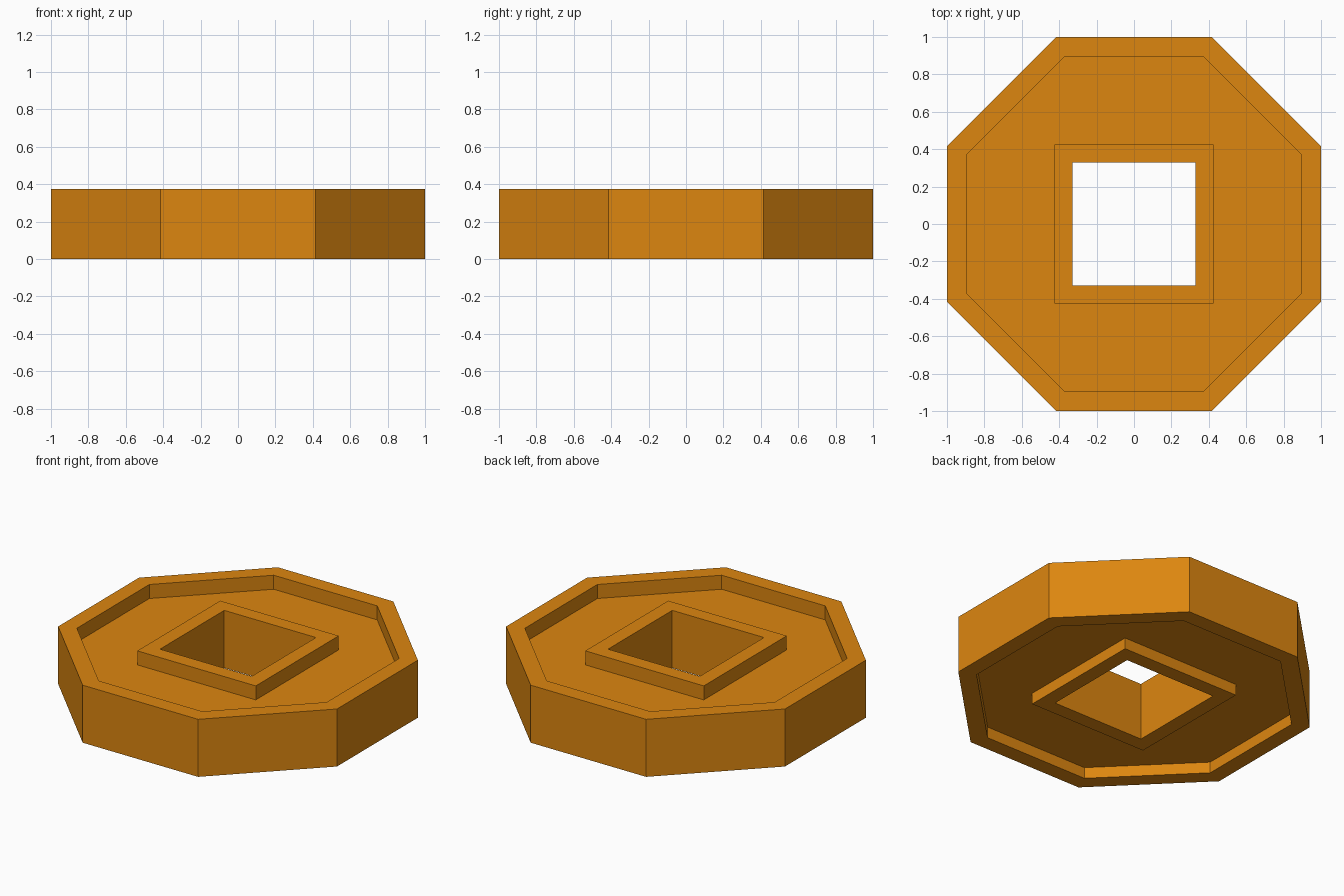
import bpy, bmesh
from math import cos, sin, pi

if "Cube" in bpy.data.objects:
    bpy.data.objects.remove(bpy.data.objects["Cube"])

H = 0.373            # overall height
TOP = H - 0.091      # top recess floor
BOT = 0.072          # bottom recess floor
RIM, BOSS, HOLE = 0.896, 0.425, 0.329

bm = bmesh.new()
cache = {}


def vert(x, y, z):
    key = (round(x, 4), round(y, 4), round(z, 4))
    if key not in cache:
        cache[key] = bm.verts.new(key)
    return cache[key]


def ring(kind, size, z):
    """Eight points; for a square, each corner is shared by two octagon points."""
    pts = []
    for i in range(8):
        a = pi / 8 + i * pi / 4
        x, y = cos(a) / cos(pi / 8), sin(a) / cos(pi / 8)
        if kind == "square":
            x, y = (1 if x > 0 else -1), (1 if y > 0 else -1)
        pts.append(vert(x * size, y * size, z))
    return pts


# Closed cross-section: outer wall, top rim, top recess, square boss, hole, underside
section = [
    ("octagon", 1.0, 0), ("octagon", 1.0, H),
    ("octagon", RIM, H), ("octagon", RIM, TOP),
    ("square", BOSS, TOP), ("square", BOSS, H),
    ("square", HOLE, H), ("square", HOLE, 0),
    ("square", BOSS, 0), ("square", BOSS, BOT),
    ("octagon", RIM, BOT), ("octagon", RIM, 0),
]
rings = [ring(*s) for s in section]
for a, b in zip(rings, rings[1:] + rings[:1]):
    for i in range(8):
        j = (i + 1) % 8
        face = list(dict.fromkeys((a[i], a[j], b[j], b[i])))
        if len(face) > 2:
            bm.faces.new(face)
bmesh.ops.recalc_face_normals(bm, faces=bm.faces)

mesh = bpy.data.meshes.new("octagonal_plate")
bm.to_mesh(mesh)
bm.free()

# Orange material
mat = bpy.data.materials.new("orange")
mat.diffuse_color = (0.72, 0.24, 0.005, 1)
mat.use_nodes = True
mat.node_tree.nodes["Principled BSDF"].inputs["Base Color"].default_value = mat.diffuse_color
mesh.materials.append(mat)
plate = bpy.data.objects.new("octagonal_plate", mesh)
bpy.context.collection.objects.link(plate)
